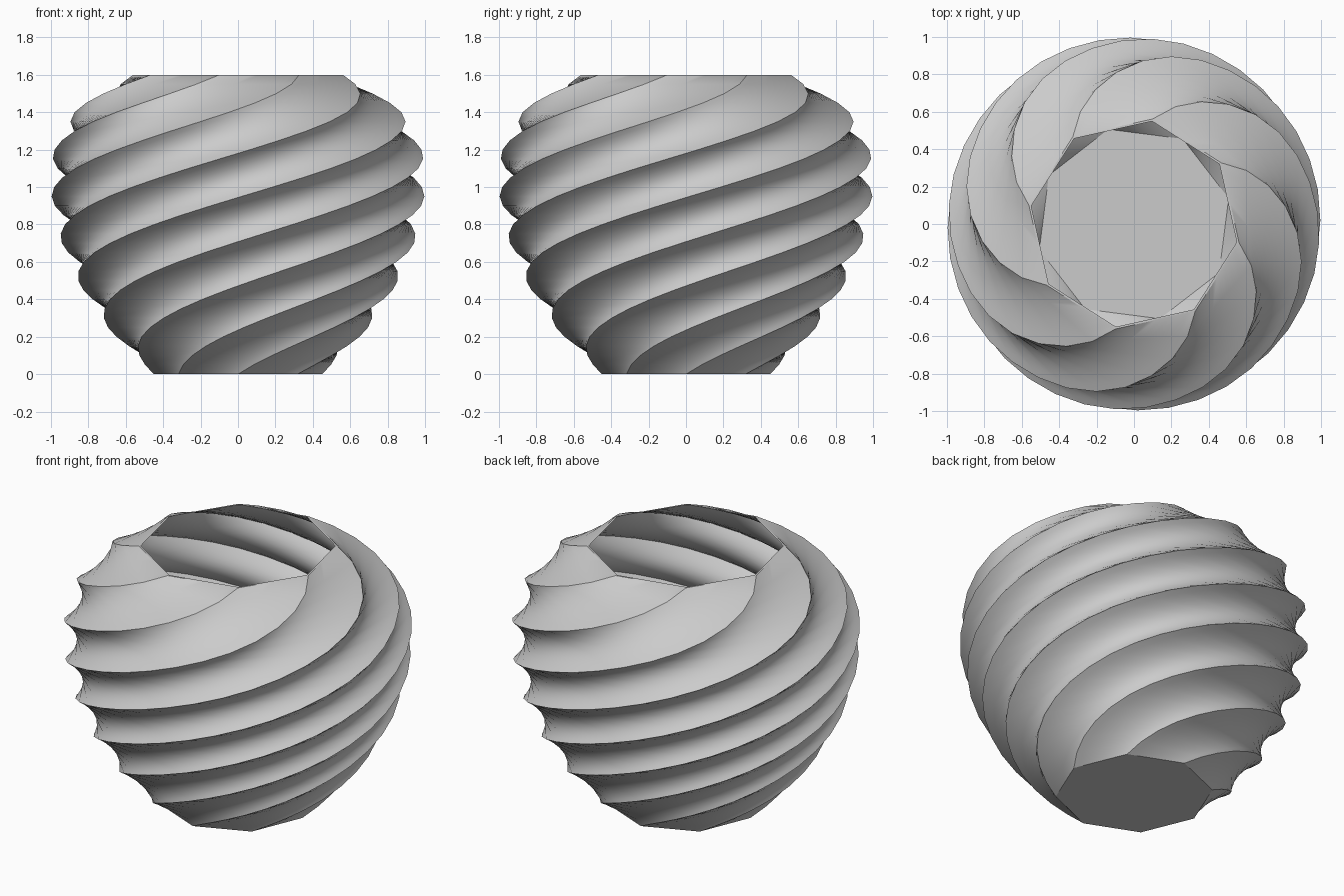
import bpy, bmesh, math

if "Cube" in bpy.data.objects:
    bpy.data.objects.remove(bpy.data.objects["Cube"])

SIDES, SUB, LAYERS = 8, 10, 32       # octagon, points per side, rings
HEIGHT, TWIST = 1.6, math.radians(305)
WALL, FLOOR = 0.012, 0.08
# corner radius at equal steps of height, with one extra guide point at each end
RADII = [0.22, 0.45, 0.655, 0.80, 0.905, 0.97, 1.0, 0.983, 0.875, 0.57, 0.05]


def radius(z):
    """Smooth curve through RADII."""
    u = z / HEIGHT * (len(RADII) - 3)
    i = min(int(u), len(RADII) - 4)
    t = u - i
    a, b, c, d = RADII[i:i + 4]
    return 0.5 * (2 * b + (c - a) * t + (2 * a - 5 * b + 4 * c - d) * t * t
                  + (3 * b - a - 3 * c + d) * t ** 3)


def ring(bm, z, inset):
    """One octagon, turned according to its height."""
    r, turn = radius(z) - inset, TWIST * z / HEIGHT
    corners = [(r * math.cos(turn + math.tau * k / SIDES),
                r * math.sin(turn + math.tau * k / SIDES)) for k in range(SIDES)]
    verts = []
    for k in range(SIDES):
        (x0, y0), (x1, y1) = corners[k], corners[(k + 1) % SIDES]
        for s in range(SUB):
            t = s / SUB
            verts.append(bm.verts.new((x0 + (x1 - x0) * t, y0 + (y1 - y0) * t, z)))
    return verts


bm = bmesh.new()
# outer wall going up, then inner wall going down to the floor
rings = [ring(bm, HEIGHT * i / LAYERS, 0) for i in range(LAYERS + 1)]
rings += [ring(bm, HEIGHT - (HEIGHT - FLOOR) * i / LAYERS, WALL) for i in range(LAYERS + 1)]
n = SIDES * SUB
for lo, hi in zip(rings, rings[1:]):
    for j in range(n):
        k = (j + 1) % n
        bm.faces.new((lo[j], lo[k], hi[k], hi[j]))
# underside and inside floor
bm.faces.new(rings[0][::-1])
bm.faces.new(rings[-1])

mesh = bpy.data.meshes.new("twisted_vase")
bm.to_mesh(mesh)
bm.free()
vase = bpy.data.objects.new("twisted_vase", mesh)
bpy.context.collection.objects.link(vase)

grey = bpy.data.materials.new("light_grey")
grey.diffuse_color = (0.6, 0.6, 0.6, 1)
grey.use_nodes = True
grey.node_tree.nodes["Principled BSDF"].inputs["Base Color"].default_value = grey.diffuse_color
mesh.materials.append(grey)

bpy.context.view_layer.objects.active = vase
vase.select_set(True)
bpy.ops.object.shade_smooth_by_angle(angle=math.radians(30))
